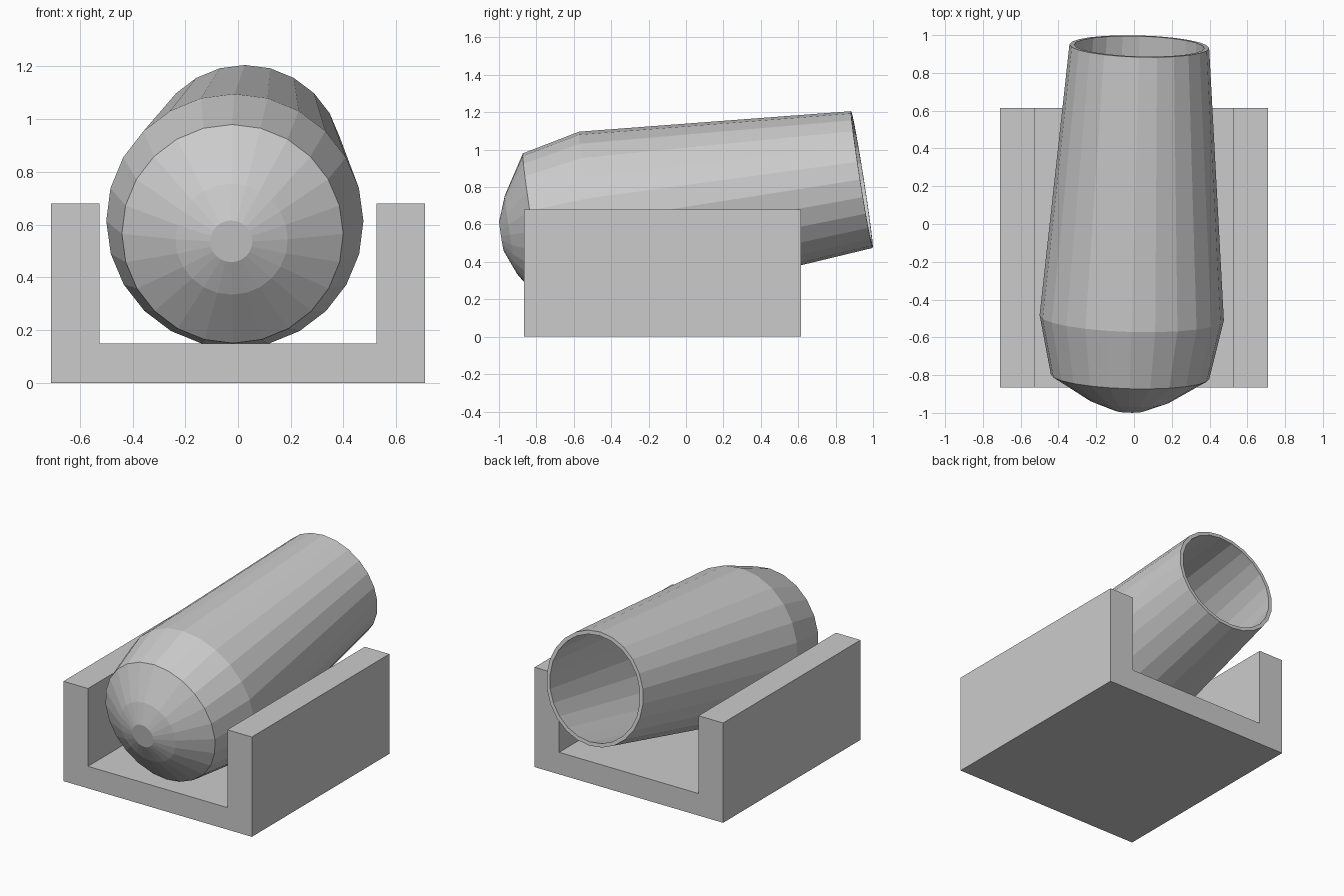
import bpy, bmesh, math
from mathutils import Vector

cube = bpy.data.objects.get("Cube")
if cube:
    bpy.data.objects.remove(cube, do_unlink=True)

SEGMENTS = 24
WALL = 0.025

grey = bpy.data.materials.new("plain_grey")
grey.use_nodes = True
colour = (0.6, 0.6, 0.6, 1)
grey.diffuse_color = colour
grey.node_tree.nodes["Principled BSDF"].inputs["Base Color"].default_value = colour


def add_object(name, bm):
    bmesh.ops.recalc_face_normals(bm, faces=bm.faces)
    mesh = bpy.data.meshes.new(name)
    bm.to_mesh(mesh)
    bm.free()
    mesh.materials.append(grey)
    obj = bpy.data.objects.new(name, mesh)
    bpy.context.collection.objects.link(obj)
    return obj


def lathe(name, profile):
    """Skin rings of (radius, height) around local z and cap both ends."""
    bm = bmesh.new()
    rings = []
    for radius, height in profile:
        angles = [2 * math.pi * i / SEGMENTS for i in range(SEGMENTS)]
        rings.append([bm.verts.new((radius * math.cos(a), radius * math.sin(a), height))
                      for a in angles])
    for low, high in zip(rings, rings[1:]):
        for i in range(SEGMENTS):
            j = (i + 1) % SEGMENTS
            bm.faces.new((low[i], low[j], high[j], high[i]))
    bm.faces.new(rings[0])
    bm.faces.new(rings[-1])
    return add_object(name, bm)


def extrude_profile(name, points, y_front, y_back):
    """Extrude an outline in the xz plane along y."""
    bm = bmesh.new()
    face = bm.faces.new([bm.verts.new((x, y_front, z)) for x, z in points])
    result = bmesh.ops.extrude_face_region(bm, geom=[face])
    moved = [v for v in result["geom"] if isinstance(v, bmesh.types.BMVert)]
    bmesh.ops.translate(bm, verts=moved, vec=(0, y_back - y_front, 0))
    return add_object(name, bm)


# U-shaped cradle
half = [(0.71, 0), (0.71, 0.68), (0.525, 0.68), (0.525, 0.15)]
outline = half + [(-x, z) for x, z in reversed(half)]
extrude_profile("cradle", outline, -0.865, 0.615)

# Hollow barrel: domed breech, widest ring, tapered tube, then back down the bore
outer = [(0.08, -0.497), (0.213, -0.445), (0.42, -0.315), (0.488, 0), (0.37, 1.455)]
bore = [(0.37 - WALL, 1.455), (0.488 - WALL, 0), (0.42 - WALL, -0.3)]
barrel = lathe("barrel", outer + bore)

# Lay the barrel in the cradle, muzzle raised and turned slightly aside
breech = Vector((-0.012, -0.496, 0.614))
muzzle = Vector((0.028, 0.94, 0.84))
barrel.rotation_mode = "QUATERNION"
barrel.rotation_quaternion = (muzzle - breech).to_track_quat("Z", "Y")
barrel.location = breech
